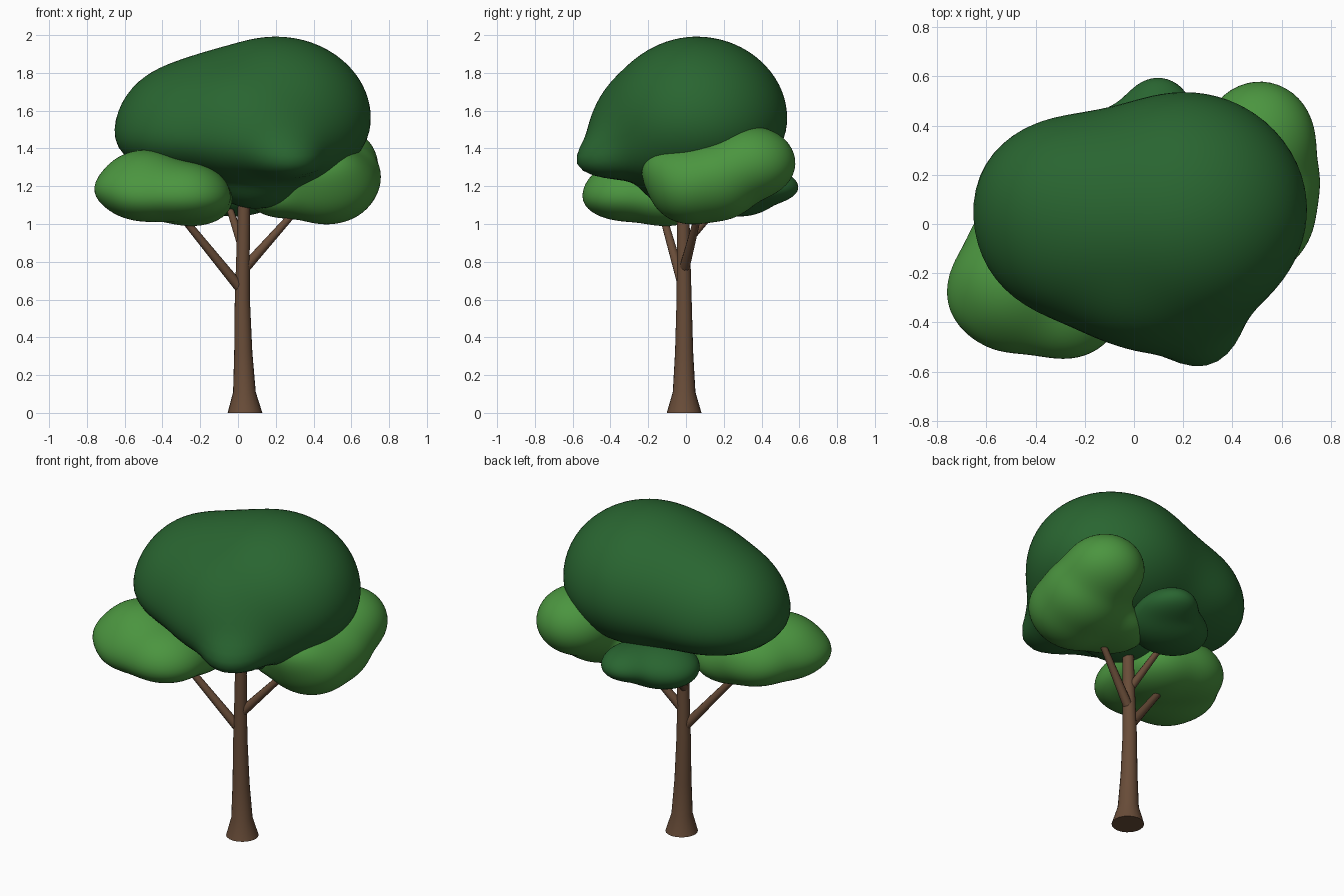
import bpy, bmesh, math
from mathutils import Vector


def material(name, rgb):
    m = bpy.data.materials.new(name)
    m.diffuse_color = (*rgb, 1)
    return m


BARK = material("bark", (0.14, 0.073, 0.04))
DARK = material("dark_leaves", (0.022, 0.13, 0.03))
LIGHT = material("light_leaves", (0.07, 0.3, 0.05))


def finish(name, bm, mat, angle):
    bmesh.ops.recalc_face_normals(bm, faces=bm.faces)
    mesh = bpy.data.meshes.new(name)
    bm.to_mesh(mesh)
    bm.free()
    mesh.materials.append(mat)
    ob = bpy.data.objects.new(name, mesh)
    bpy.context.collection.objects.link(ob)
    bpy.ops.object.select_all(action='DESELECT')
    ob.select_set(True)
    bpy.context.view_layer.objects.active = ob
    bpy.ops.object.shade_smooth_by_angle(angle=math.radians(angle))


def limb(name, rings, sides, level=False):
    """Tapered tube through (x, y, z, radius) rings."""
    bm = bmesh.new()
    axis = Vector(rings[-1][:3]) - Vector(rings[0][:3])
    rot = Vector((0, 0, 1)).rotation_difference(Vector((0, 0, 1)) if level else axis)
    loops = []
    for x, y, z, r in rings:
        loops.append([bm.verts.new(Vector((x, y, z)) + rot @ Vector(
            (r * math.cos(math.tau * i / sides), r * math.sin(math.tau * i / sides), 0)))
            for i in range(sides)])
    for a, b in zip(loops, loops[1:]):
        for i in range(sides):
            j = (i + 1) % sides
            bm.faces.new((a[i], a[j], b[j], b[i]))
    bm.faces.new(loops[0][::-1])
    bm.faces.new(loops[-1])
    finish(name, bm, BARK, 40)


def leaf_mass(name, centre, lobes, mat, k=0.022):
    """Ball pushed out onto the smooth union of lobes (x, y, z, rx, ry, up, down)."""
    def field(p):
        total = 0
        for x, y, z, rx, ry, up, down in lobes:
            dz = p.z - z
            q = Vector(((p.x - x) / rx, (p.y - y) / ry, dz / (up if dz > 0 else down)))
            f = (q.length - 1) * min(rx, ry, up, down)
            total += math.exp(-f / k)
        return -k * math.log(max(total, 1e-200))

    bm = bmesh.new()
    bmesh.ops.create_icosphere(bm, subdivisions=5, radius=1)
    c = Vector(centre)
    for v in bm.verts:
        d = v.co.normalized()
        lo, hi = 0.0, 1.2
        for _ in range(18):
            mid = (lo + hi) / 2
            if field(c + d * mid) < 0:
                lo = mid
            else:
                hi = mid
        v.co = c + d * lo
    for _ in range(4):
        bmesh.ops.smooth_vert(bm, verts=bm.verts, factor=0.5,
                              use_axis_x=True, use_axis_y=True, use_axis_z=True)
    finish(name, bm, mat, 180)


# Trunk with flared foot
limb("trunk", [(0.037, -0.01, 0, 0.092), (0.034, -0.01, 0.11, 0.06),
               (0.028, -0.01, 0.32, 0.048), (0.023, -0.01, 0.6, 0.04),
               (0.026, -0.012, 0.8, 0.036), (0.031, -0.015, 1.1, 0.032),
               (0.031, -0.015, 1.3, 0.026)], 20, True)

# Branches
limb("left_branch", [(0.02, -0.01, 0.65, 0.028), (-0.265, -0.11, 1.0, 0.02),
                     (-0.36, -0.14, 1.12, 0.017)], 10)
limb("right_branch", [(0.03, -0.01, 0.76, 0.028), (0.27, 0.06, 1.03, 0.019),
                      (0.37, 0.09, 1.13, 0.016)], 10)
limb("back_branch", [(0.02, -0.01, 0.89, 0.024), (-0.06, 0.2, 1.13, 0.016)], 10)

# Main crown
leaf_mass("main_crown", (0.05, 0, 1.45), [
    (0.21, 0.06, 1.55, 0.5, 0.48, 0.445, 0.36),
    (-0.2, 0.0, 1.45, 0.45, 0.4, 0.4, 0.2),
    (-0.25, 0.11, 1.5, 0.38, 0.32, 0.34, 0.23),
    (-0.04, 0.05, 1.54, 0.4, 0.41, 0.38, 0.3),
    (0.06, -0.19, 1.48, 0.4, 0.31, 0.35, 0.25),
    (0.14, -0.28, 1.42, 0.32, 0.24, 0.24, 0.16),
    (0.27, -0.42, 1.32, 0.17, 0.19, 0.13, 0.08),
    (0.28, -0.08, 1.4, 0.29, 0.3, 0.2, 0.2),
    (0.1, -0.03, 1.25, 0.25, 0.22, 0.2, 0.17)], DARK)

# Lower leaf masses
leaf_mass("left_leaves", (-0.38, -0.22, 1.17), [
    (-0.5, -0.24, 1.19, 0.23, 0.22, 0.2, 0.16),
    (-0.27, -0.32, 1.14, 0.23, 0.23, 0.18, 0.12),
    (-0.42, -0.06, 1.18, 0.24, 0.2, 0.18, 0.15),
    (-0.24, -0.1, 1.12, 0.21, 0.22, 0.18, 0.13),
    (-0.45, -0.3, 1.15, 0.22, 0.2, 0.16, 0.12),
    (-0.53, -0.36, 1.13, 0.13, 0.13, 0.1, 0.08),
    (-0.62, -0.29, 1.18, 0.13, 0.14, 0.09, 0.07)], LIGHT)
leaf_mass("right_leaves", (0.47, 0.15, 1.23), [
    (0.51, 0.345, 1.32, 0.23, 0.24, 0.2, 0.19),
    (0.47, 0.02, 1.21, 0.26, 0.22, 0.2, 0.21),
    (0.5, 0.17, 1.25, 0.255, 0.24, 0.2, 0.23),
    (0.46, -0.08, 1.29, 0.19, 0.155, 0.12, 0.14),
    (0.25, 0.1, 1.13, 0.2, 0.2, 0.12, 0.1)], LIGHT)
leaf_mass("back_leaves", (0.02, 0.34, 1.17), [
    (-0.02, 0.28, 1.16, 0.24, 0.2, 0.13, 0.12),
    (0.1, 0.42, 1.19, 0.15, 0.18, 0.1, 0.08)], DARK)
